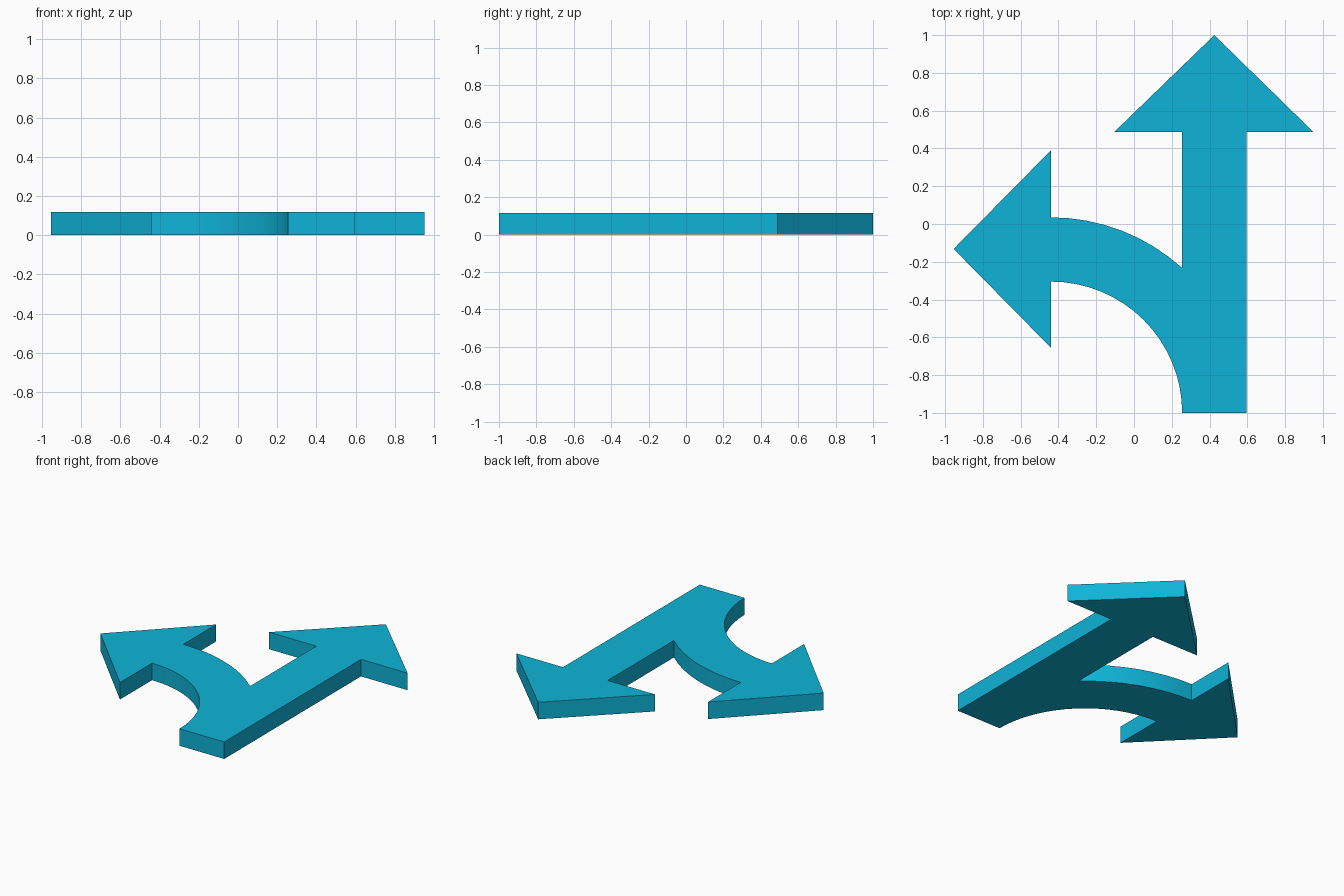
import bpy, bmesh, math

if "Cube" in bpy.data.objects:
    bpy.data.objects.remove(bpy.data.objects["Cube"])

HEIGHT = 0.117
CX, CY = -0.44, -1.0          # centre of the bend
R_IN, R_OUT = 0.695, 1.035
X_IN, X_OUT = 0.255, 0.595    # straight shaft sides


def arc(radius, start, end, steps):
    """Points on the bend, angles in degrees."""
    pts = []
    for i in range(steps + 1):
        a = math.radians(start + (end - start) * i / steps)
        pts.append((CX + radius * math.cos(a), CY + radius * math.sin(a)))
    return pts


# Outline: straight arrow, outer bend, left arrow head, inner bend
meet = math.degrees(math.acos((X_IN - CX) / R_OUT))
outline = [(X_OUT, -1.0), (X_OUT, 0.487), (0.95, 0.487), (0.425, 1.0),
           (-0.105, 0.487), (X_IN, 0.487)]
outline += arc(R_OUT, meet, 90, 8)
outline += [(CX, 0.39), (-0.955, -0.132), (CX, -0.655)]
outline += arc(R_IN, 90, 0, 16)

# Extrude the outline into a plate
bm = bmesh.new()
base = bm.faces.new([bm.verts.new((x, y, 0)) for x, y in outline])
ext = bmesh.ops.extrude_face_region(bm, geom=[base], use_keep_orig=True)
bmesh.ops.translate(bm, vec=(0, 0, HEIGHT),
                    verts=[g for g in ext["geom"] if isinstance(g, bmesh.types.BMVert)])
caps = [f for f in bm.faces if len(f.verts) > 4]
bmesh.ops.triangulate(bm, faces=caps)
bmesh.ops.recalc_face_normals(bm, faces=bm.faces)
mesh = bpy.data.meshes.new("fork_arrow")
bm.to_mesh(mesh)
bm.free()

mat = bpy.data.materials.new("cyan blue")
mat.diffuse_color = (0.0044, 0.456, 0.686, 1)
mat.use_nodes = True
mat.node_tree.nodes["Principled BSDF"].inputs["Base Color"].default_value = mat.diffuse_color
mesh.materials.append(mat)

arrow = bpy.data.objects.new("fork_arrow", mesh)
bpy.context.collection.objects.link(arrow)
bpy.context.view_layer.objects.active = arrow
arrow.select_set(True)
bpy.ops.object.shade_smooth_by_angle(angle=math.radians(30))
